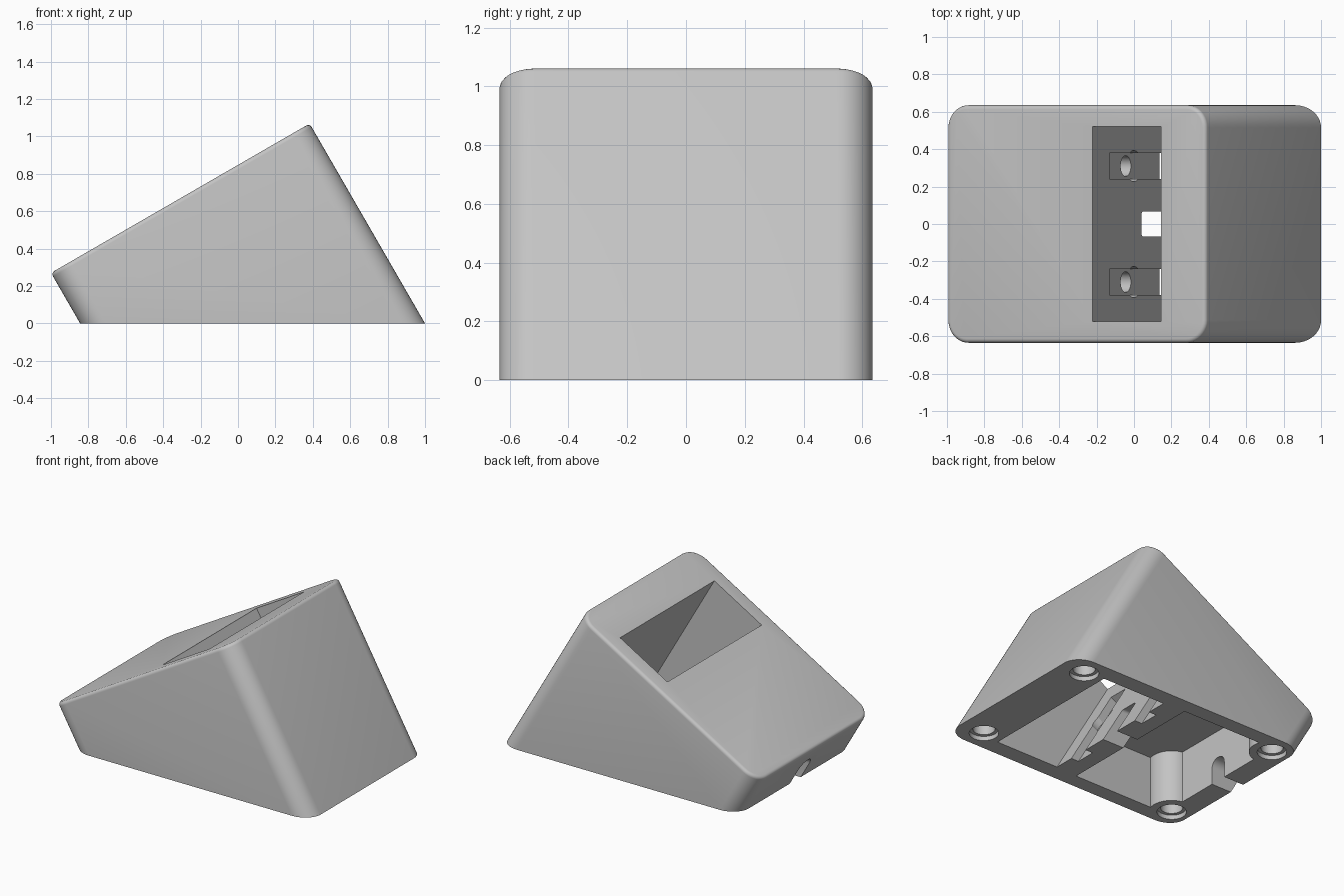
import bpy, bmesh, math
from mathutils import Matrix, Vector

if "Cube" in bpy.data.objects:
    bpy.data.objects.remove(bpy.data.objects["Cube"])

# Tilted frame: x runs up the sloped top, z is the outward normal of the top
TILT = Matrix.Translation((-1.0, 0, 0.27)) @ Matrix.Rotation(math.radians(-30), 4, 'Y')
UP = Matrix.Identity(4)
ALONG_X = Matrix.Rotation(math.radians(90), 4, 'Y')

grey = bpy.data.materials.new("light grey plastic")
grey.diffuse_color = (0.55, 0.55, 0.55, 1)
grey.use_nodes = True
grey.node_tree.nodes["Principled BSDF"].inputs["Base Color"].default_value = grey.diffuse_color


def to_object(name, bm):
    bmesh.ops.recalc_face_normals(bm, faces=bm.faces)
    me = bpy.data.meshes.new(name)
    bm.to_mesh(me)
    bm.free()
    ob = bpy.data.objects.new(name, me)
    bpy.context.collection.objects.link(ob)
    return ob


def box_bm(lo, hi):
    bm = bmesh.new()
    bmesh.ops.create_cube(bm, size=1)
    for v in bm.verts:
        v.co = Vector([lo[i] + (v.co[i] + 0.5) * (hi[i] - lo[i]) for i in range(3)])
    return bm


def box(name, lo, hi, frame=UP):
    bm = box_bm(lo, hi)
    bm.transform(frame)
    return to_object(name, bm)


def cylinder(name, r, a, b, frame):
    """Cylinder along the frame's z axis from a to b."""
    bm = bmesh.new()
    bmesh.ops.create_cone(bm, cap_ends=True, segments=40, radius1=r, radius2=r, depth=b - a)
    bm.transform(frame @ Matrix.Translation((0, 0, (a + b) / 2)))
    return to_object(name, bm)


def prism(name, pts, axis, a, b):
    """Profile in (x,z) pulled along y, or in (y,z) pulled along x."""
    bm = bmesh.new()
    place = (lambda p, d: (p[0], d, p[1])) if axis == 'Y' else (lambda p, d: (d, p[0], p[1]))
    f = bm.faces.new([bm.verts.new(place(p, a)) for p in pts])
    ext = bmesh.ops.extrude_face_region(bm, geom=[f])
    shift = Vector((0, b - a, 0)) if axis == 'Y' else Vector((b - a, 0, 0))
    bmesh.ops.translate(bm, vec=shift, verts=[v for v in ext['geom'] if isinstance(v, bmesh.types.BMVert)])
    return to_object(name, bm)


def arch(half, top, r):
    """Slot outline with rounded top corners, open below the base."""
    pts = [(-half, -0.1), (half, -0.1)]
    for k in range(9):
        t = math.pi / 2 * k / 8
        pts.append((half - r + r * math.cos(t), top - r + r * math.sin(t)))
    return pts + [(-y, z) for y, z in reversed(pts[2:])]


def cut(ob, cutters):
    for c in cutters:
        c.hide_render = True
        m = ob.modifiers.new(c.name, 'BOOLEAN')
        m.operation, m.solver, m.object = 'DIFFERENCE', 'EXACT', c
    bpy.context.view_layer.update()
    dg = bpy.context.evaluated_depsgraph_get()
    me = bpy.data.meshes.new_from_object(ob.evaluated_get(dg))
    ob.modifiers.clear()
    ob.data = me
    for c in cutters:
        bpy.data.objects.remove(c)


# Body: tilted block with rounded corners and a soft top rim, sliced flat at z = 0
bm = box_bm((0, -0.635, -1.6), (1.597, 0.635, 0))
upright = [e for e in bm.edges if abs(e.verts[0].co.z - e.verts[1].co.z) > 1]
bmesh.ops.bevel(bm, geom=upright, offset=0.12, segments=10, profile=0.5, affect='EDGES')
rim = [e for e in bm.edges if all(v.co.z > -1e-4 for v in e.verts)]
bmesh.ops.bevel(bm, geom=rim, offset=0.022, segments=4, profile=0.5, affect='EDGES')
bm.transform(TILT)
cutres = bmesh.ops.bisect_plane(bm, geom=bm.verts[:] + bm.edges[:] + bm.faces[:],
                                plane_co=(0, 0, 0), plane_no=(0, 0, 1), clear_inner=True)
bmesh.ops.holes_fill(bm, edges=[e for e in bm.edges if e.is_boundary], sides=0)
body = to_object("dock_body", bm)

# Lower chamber, with round posts left standing beside the two front feet
chamber = prism("chamber", [(0.088, -0.1), (-0.178, 0.36), (-0.69, 0.36), (-0.69, -0.1)], 'Y', -0.53, 0.53)
cut(chamber, [cylinder("post", 0.145, -0.3, 0.6, Matrix.Translation((-0.72, s * 0.49, 0))) for s in (-1, 1)])

# Device slot straight through, cable passages
cutters = [
    box("device_slot", (0.9, -0.52, -1.7), (1.322, 0.52, 0.2), TILT),
    chamber,
    prism("cable_passage", arch(0.068, 0.27, 0.02), 'X', -0.15, 0.3),
    prism("cable_exit", arch(0.06, 0.17, 0.058), 'X', -1.2, -0.6),
]
for s in (-1, 1):
    # Recessed tracks with counterbored screw holes in the slot wall
    axis = TILT @ Matrix.Translation((0, s * 0.31, -0.44)) @ ALONG_X
    cutters += [
        box("track", (0.85, s * 0.31 - 0.069, -1.65), (1.0, s * 0.31 + 0.069, -0.18), TILT),
        cylinder("counterbore", 0.083, 0.852, 1.01, axis),
        cylinder("screw_hole", 0.055, 0.70, 1.02, axis),
        # Blind pilot holes in the chamber's end wall
        cylinder("pilot_hole", 0.042, -0.79, -0.6,
                 Matrix.Translation((0, s * 0.175, 0.16)) @ ALONG_X),
    ]
    # Stepped foot recesses
    for x in (-0.72, 0.82):
        at = Matrix.Translation((x, s * 0.49, 0))
        cutters += [cylinder("foot_recess", 0.093, -0.1, 0.03, at),
                    cylinder("foot_bore", 0.07, -0.12, 0.1, at)]
cut(body, cutters)

body.data.materials.clear()
body.data.materials.append(grey)
for o in bpy.context.selected_objects:
    o.select_set(False)
body.select_set(True)
bpy.context.view_layer.objects.active = body
bpy.ops.object.shade_smooth_by_angle(angle=math.radians(30))
